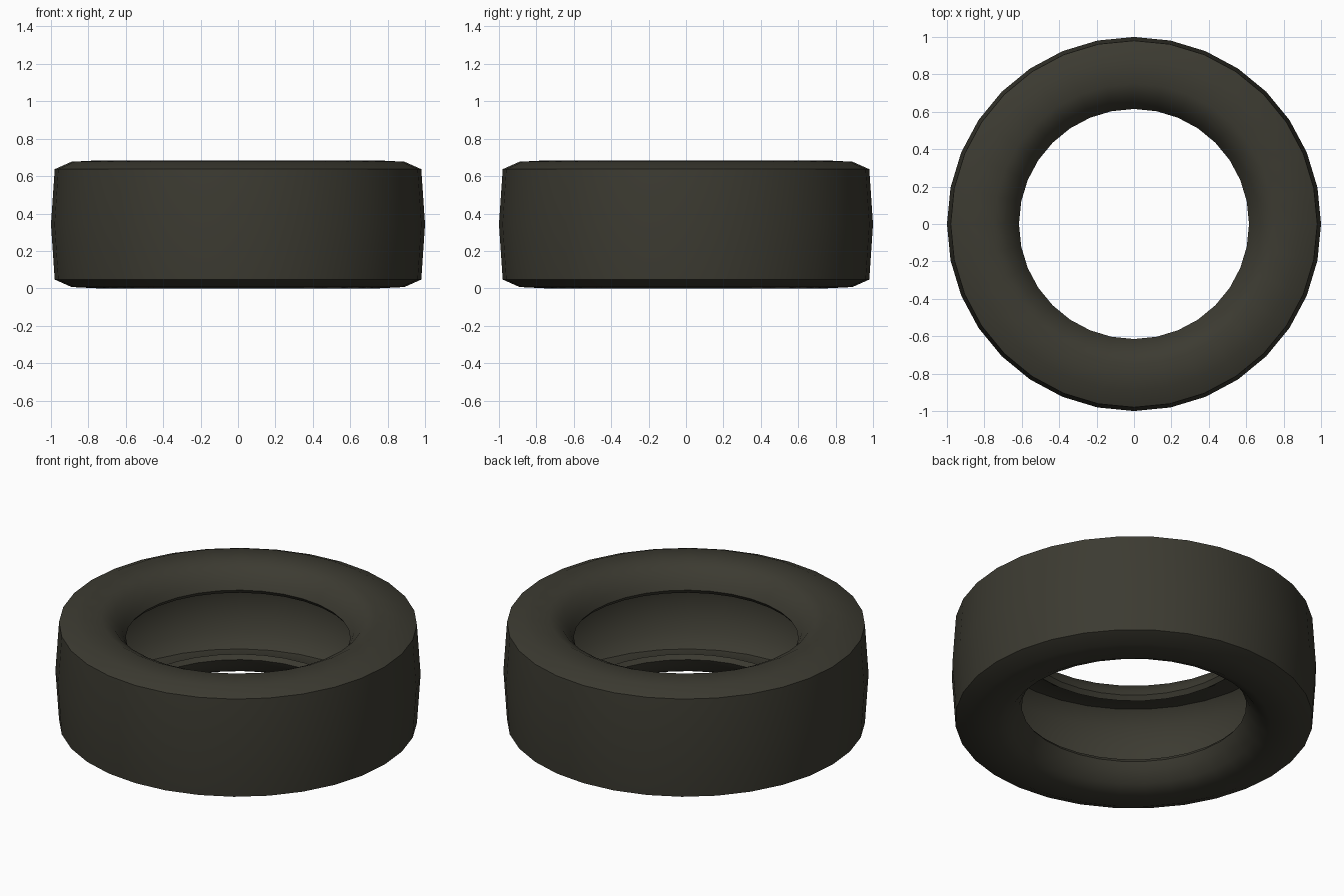
import bpy, bmesh, math

cube = bpy.data.objects.get("Cube")
if cube:
    bpy.data.objects.remove(cube, do_unlink=True)

SIDES = 32
MID = 0.345  # height of the tread centre line

# Rubber material
rubber = bpy.data.materials.new("dark_rubber")
rubber.use_nodes = True
colour = (0.045, 0.043, 0.031, 1)
rubber.diffuse_color = colour
bsdf = rubber.node_tree.nodes["Principled BSDF"]
bsdf.inputs["Base Color"].default_value = colour
bsdf.inputs["Roughness"].default_value = 0.8

# Upper half of the cross-section as (radius, height above centre line):
# tread, shoulder, sidewall, bead lip, then the hollow inner lining
half = [(1.0, 0), (0.98, 0.295), (0.89, 0.335), (0.75, 0.342), (0.685, 0.31),
        (0.635, 0.25), (0.615, 0.21), (0.635, 0.185), (0.72, 0.245),
        (0.84, 0.25), (0.91, 0.18), (0.93, 0)]
mirrored = [(r, -h) for r, h in reversed(half[1:-1])]
profile = half + mirrored

# Tyre: revolve the closed cross-section
bm = bmesh.new()
rings = []
for i in range(SIDES):
    a = 2 * math.pi * i / SIDES
    rings.append([bm.verts.new((r * math.cos(a), r * math.sin(a), MID + h))
                  for r, h in profile])
count = len(profile)
for i in range(SIDES):
    a, b = rings[i], rings[(i + 1) % SIDES]
    for j in range(count):
        k = (j + 1) % count
        bm.faces.new((a[j], b[j], b[k], a[k]))
bmesh.ops.recalc_face_normals(bm, faces=bm.faces)

mesh = bpy.data.meshes.new("tyre")
bm.to_mesh(mesh)
bm.free()
mesh.materials.append(rubber)
tyre = bpy.data.objects.new("tyre", mesh)
bpy.context.collection.objects.link(tyre)

# Smooth rubber with crisp shoulder and bead edges
bpy.ops.object.select_all(action="DESELECT")
tyre.select_set(True)
bpy.context.view_layer.objects.active = tyre
bpy.ops.object.shade_smooth_by_angle(angle=math.radians(40))
tyre.location.z = 0.342 - MID  # rest on the ground
